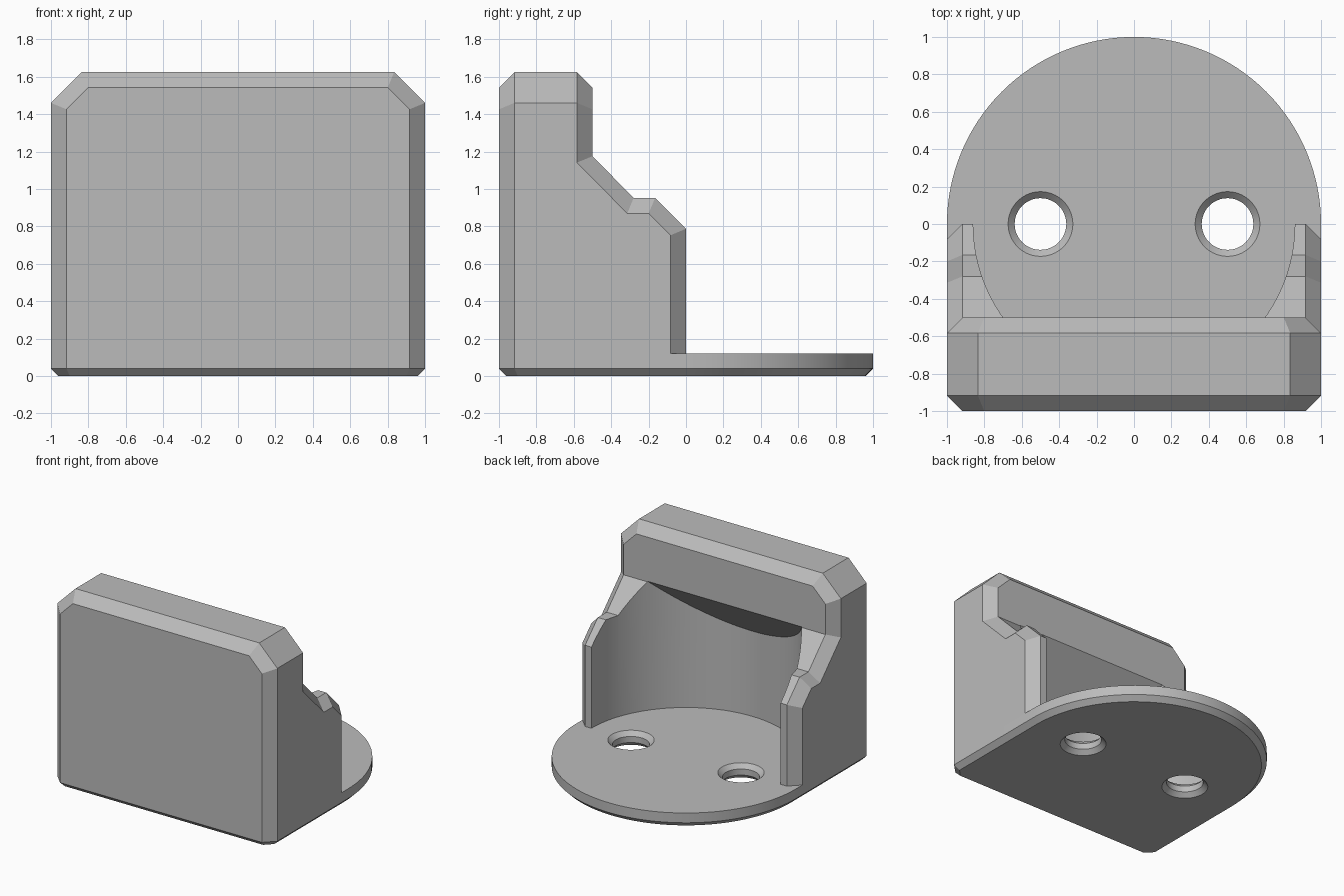
import bpy, bmesh
from math import sin, cos, pi, radians

if "Cube" in bpy.data.objects:
    bpy.data.objects.remove(bpy.data.objects["Cube"], do_unlink=True)

grey = bpy.data.materials.new("plain grey")
grey.use_nodes = True
GREY = (0.5, 0.5, 0.5, 1)
grey.diffuse_color = GREY
grey.node_tree.nodes["Principled BSDF"].inputs["Base Color"].default_value = GREY

BEVEL = 0.083      # wide edge chamfer
PLATE = 0.12       # plate thickness
FOOT = 0.04        # chamfer around the bottom


def loft(name, loops):
    """Solid through a row of equal-length loops, capped at both ends."""
    bm = bmesh.new()
    rings = [[bm.verts.new(p) for p in loop] for loop in loops]
    n = len(rings[0])
    for a, b in zip(rings, rings[1:]):
        for i in range(n):
            j = (i + 1) % n
            bm.faces.new((a[i], a[j], b[j], b[i]))
    bm.faces.new(rings[0])
    bm.faces.new(rings[-1])
    bmesh.ops.recalc_face_normals(bm, faces=bm.faces)
    mesh = bpy.data.meshes.new(name)
    bm.to_mesh(mesh)
    bm.free()
    mesh.materials.append(grey)
    obj = bpy.data.objects.new(name, mesh)
    bpy.context.collection.objects.link(obj)
    return obj


def circle(r, z, x=0, n=96):
    return [(x + r * cos(2 * pi * i / n), r * sin(2 * pi * i / n), z) for i in range(n)]


def boolean(obj, tool, operation):
    mod = obj.modifiers.new("cut", "BOOLEAN")
    mod.operation, mod.solver, mod.object = operation, "EXACT", tool
    bpy.context.view_layer.objects.active = obj
    bpy.ops.object.modifier_apply(modifier=mod.name)
    bpy.data.objects.remove(tool, do_unlink=True)


def smooth(obj):
    bpy.ops.object.select_all(action="DESELECT")
    obj.select_set(True)
    bpy.context.view_layer.objects.active = obj
    bpy.ops.object.shade_smooth_by_angle(angle=radians(25))


# Base plate: half disc behind, chamfered rectangle in front
def plate_loop(z, d):
    r, a = 1 - d, 1 - BEVEL - 0.414 * d
    arc = [(r * cos(pi * i / 64), r * sin(pi * i / 64), z) for i in range(65)]
    return arc + [(-r, -a, z), (-a, -r, z), (a, -r, z), (r, -a, z)]


plate = loft("base_plate", [plate_loop(0, FOOT), plate_loop(FOOT, 0), plate_loop(PLATE, 0)])

# Screw holes, countersunk on both faces
SINK, HOLE = 0.035, 0.138
for x in (-0.5, 0.5):
    steps = [(-SINK, HOLE + 2 * SINK), (SINK, HOLE),
             (PLATE - SINK, HOLE), (PLATE + SINK, HOLE + 2 * SINK)]
    boolean(plate, loft("hole_cutter", [circle(r, z, x, 64) for z, r in steps]), "DIFFERENCE")
smooth(plate)

# Housing: stepped side profile, chamfered towards the two outer sides
full = [(-1, PLATE), (-1, 1.8), (-0.5, 1.8), (-0.5, 1.175),
        (-0.28, 0.952), (-0.165, 0.952), (0, 0.787), (0, PLATE)]
inset = [(-0.917, PLATE), (-0.917, 1.8), (-0.583, 1.8), (-0.583, 1.141),
         (-0.314, 0.869), (-0.2, 0.869), (-0.083, 0.752), (-0.083, PLATE)]
housing = loft("housing", [[(x, y, z) for y, z in profile] for x, profile in
                           ((-1, inset), (-1 + BEVEL, full), (1 - BEVEL, full), (1, inset))])


# Trim the top to a chamfered front outline
def top_loop(y, d):
    top, corner = 1.625 - d, 0.835 - 0.414 * d
    drop = top - (1.2 - corner)
    half = [(1.2, y, 0), (1.2, y, drop), (corner, y, top)]
    return half + [(-x, y, z) for x, y, z in reversed(half)]


trim = loft("top_trim", [top_loop(-1 - BEVEL, 2 * BEVEL), top_loop(-1 + BEVEL, 0),
                         top_loop(-0.5 - BEVEL, 0), top_loop(-0.5 + BEVEL, 2 * BEVEL),
                         top_loop(0.1, 2 * BEVEL)])
boolean(housing, trim, "INTERSECT")

# Round cavity with a sloping ceiling under the wall
floor = circle(0.86, 0)
ceiling = [(x, y, y + 1.68) for x, y, z in floor]
boolean(housing, loft("cavity_cutter", [floor, ceiling]), "DIFFERENCE")
smooth(housing)
